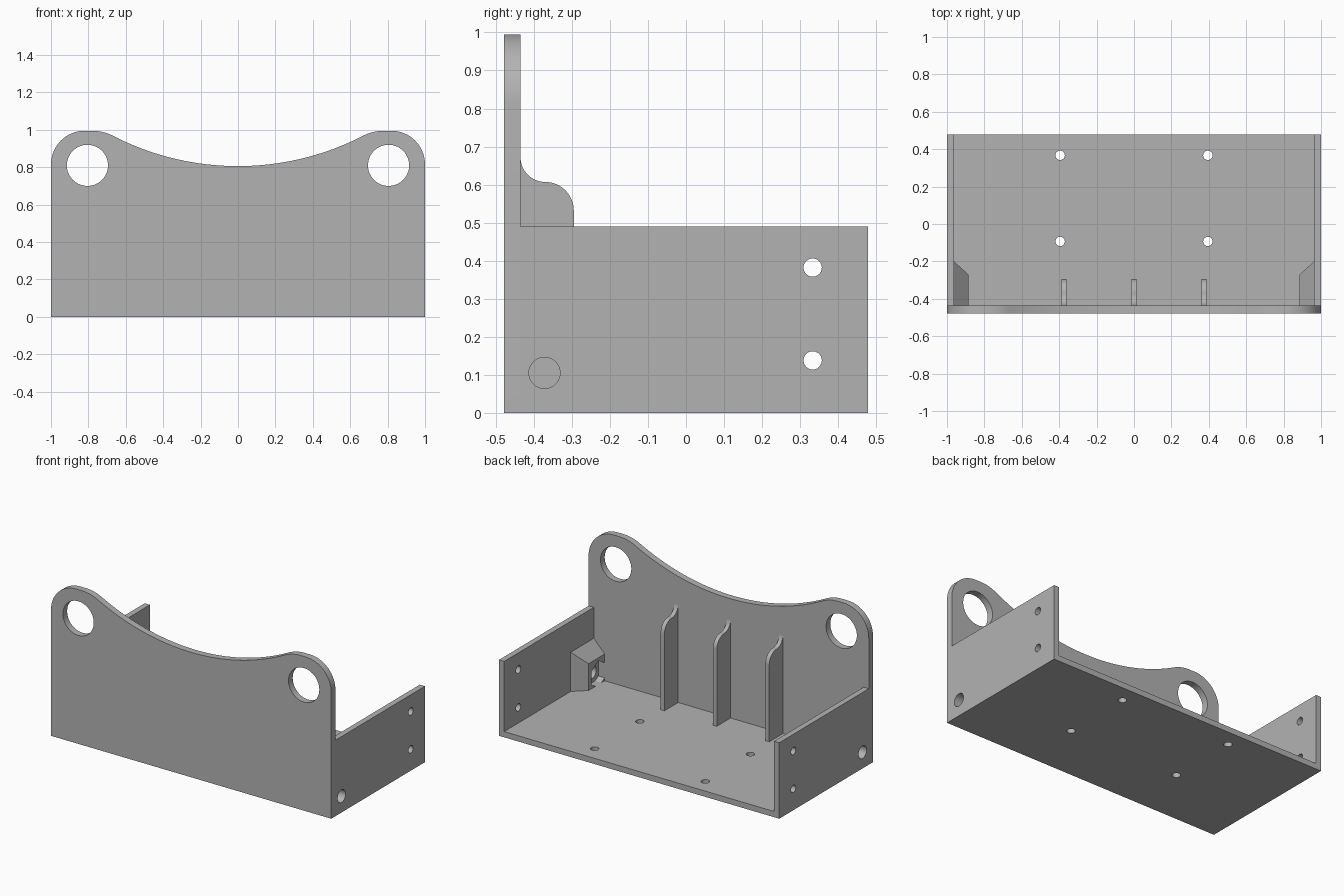
import bpy, bmesh
from math import sin, cos, pi, radians, sqrt, acos

cube = bpy.data.objects.get("Cube")
if cube:
    bpy.data.objects.remove(cube, do_unlink=True)

grey = bpy.data.materials.new("plain grey")
grey.use_nodes = True
grey.diffuse_color = (0.45, 0.45, 0.45, 1)
grey.node_tree.nodes["Principled BSDF"].inputs["Base Color"].default_value = grey.diffuse_color

FRONT, INNER, BACK = -0.478, -0.435, 0.478   # front plate faces and open rear edge
WALL, HEIGHT = 0.037, 0.49
PLACE = {"x": lambda u, v, w: (w, u, v),
         "y": lambda u, v, w: (u, w, v),
         "z": lambda u, v, w: (u, v, w)}


def arc(cu, cv, r, start, end, n=16):
    steps = [radians(start + (end - start) * i / n) for i in range(n + 1)]
    return [(cu + r * cos(a), cv + r * sin(a)) for a in steps]


def circle(cu, cv, r, n=48):
    return arc(cu, cv, r, 0, 360, n)[:-1]


def rect(u0, v0, u1, v1):
    return [(u0, v0), (u1, v0), (u1, v1), (u0, v1)]


def make(name, bm):
    bmesh.ops.recalc_face_normals(bm, faces=bm.faces)
    mesh = bpy.data.meshes.new(name)
    bm.to_mesh(mesh)
    bm.free()
    mesh.materials.append(grey)
    obj = bpy.data.objects.new(name, mesh)
    bpy.context.collection.objects.link(obj)
    return obj


def prism(name, outline, axis, w0, w1):
    """Extrude a 2D outline along an axis."""
    bm = bmesh.new()
    rings = [[bm.verts.new(PLACE[axis](u, v, w)) for u, v in outline] for w in (w0, w1)]
    n = len(outline)
    bm.faces.new(rings[0])
    bm.faces.new(rings[1])
    for i in range(n):
        j = (i + 1) % n
        bm.faces.new((rings[0][i], rings[0][j], rings[1][j], rings[1][i]))
    return make(name, bm)


def apply(obj, kind, **settings):
    mod = obj.modifiers.new(kind.title(), kind)
    for key, value in settings.items():
        setattr(mod, key, value)
    bpy.ops.object.select_all(action="DESELECT")
    bpy.context.view_layer.objects.active = obj
    obj.select_set(True)
    bpy.ops.object.modifier_apply(modifier=mod.name)


def cut(obj, outline, axis, w0, w1):
    cutter = prism("cutter", outline, axis, w0, w1)
    cutter.hide_render = True
    apply(obj, "BOOLEAN", object=cutter, operation="DIFFERENCE", solver="EXACT")
    bpy.data.objects.remove(cutter, do_unlink=True)


def finish(obj, mirrored=False):
    if mirrored:
        apply(obj, "MIRROR", use_mirror_merge=False)
    bpy.ops.object.select_all(action="DESELECT")
    bpy.context.view_layer.objects.active = obj
    obj.select_set(True)
    bpy.ops.object.shade_smooth_by_angle(angle=radians(25))


# Front plate: rounded shoulders flowing into a wide dip
top, dip, R, r, corner = 0.995, 0.806, 1.46, 0.25, 0.18
slope = acos((dip + R - top + r) / (R + r))
deg = slope * 180 / pi
shoulder = (R + r) * sin(slope)
right_half = (arc(1 - corner, top - corner, corner, 0, 90)
              + arc(shoulder, top - r, r, 90, 90 + deg, 10)
              + arc(0, dip + R, R, -90 + deg, -90, 24)[1:])
left_half = [(-x, z) for x, z in reversed(right_half[:-1])]
plate = prism("front_plate", [(-1, 0), (1, 0)] + right_half + left_half, "y", FRONT, INNER)
for side in (-1, 1):
    cut(plate, circle(side * 0.805, 0.81, 0.11, 64), "y", -0.6, -0.3)
finish(plate)

# Floor with four screw holes
floor = prism("floor", rect(-1 + WALL, INNER, 1 - WALL, BACK), "z", 0, WALL)
for x in (-0.395, 0.395):
    for y in (-0.093, 0.367):
        cut(floor, circle(x, y, 0.025, 32), "z", -0.1, 0.1)
finish(floor)

# Side walls with two screw holes and one bolt hole each
bolt = (-0.372, 0.105)
wall = prism("side_walls", rect(INNER, 0, BACK, HEIGHT), "x", 1 - WALL, 1)
for y, z, rad in ((0.333, 0.382, 0.024), (0.333, 0.138, 0.024), (*bolt, 0.041)):
    cut(wall, circle(y, z, rad, 32), "x", 0.8, 1.1)
finish(wall, mirrored=True)

# Tapered corner blocks with a hexagonal nut pocket
bm = bmesh.new()
for x, y, z in ((0.885, -0.27, 0.21), (1 - WALL, -0.2, 0.29)):
    for u, v in rect(INNER, WALL, y, z):
        bm.verts.new((x, u, v))
bmesh.ops.convex_hull(bm, input=bm.verts)
bmesh.ops.dissolve_limit(bm, angle_limit=0.01, verts=bm.verts, edges=bm.edges)
block = make("nut_blocks", bm)
cut(block, circle(*bolt, 0.041, 32), "x", 0.8, 1.1)
cut(block, arc(*bolt, 0.085, 30, 330, 5), "x", 0.8, 0.93)
finish(block, mirrored=True)

# Three ribs bracing the plate, with an S-curved top
rib_outline = ([(INNER, WALL), (-0.295, WALL)]
               + arc(-0.37, 0.532, 0.075, 0, 90)
               + arc(-0.37, 0.672, 0.065, 270, 180)[1:])
for label, x in (("right", -0.374), ("middle", 0), ("left", 0.374)):
    finish(prism(label + "_rib", rib_outline, "x", x - 0.0135, x + 0.0135))
